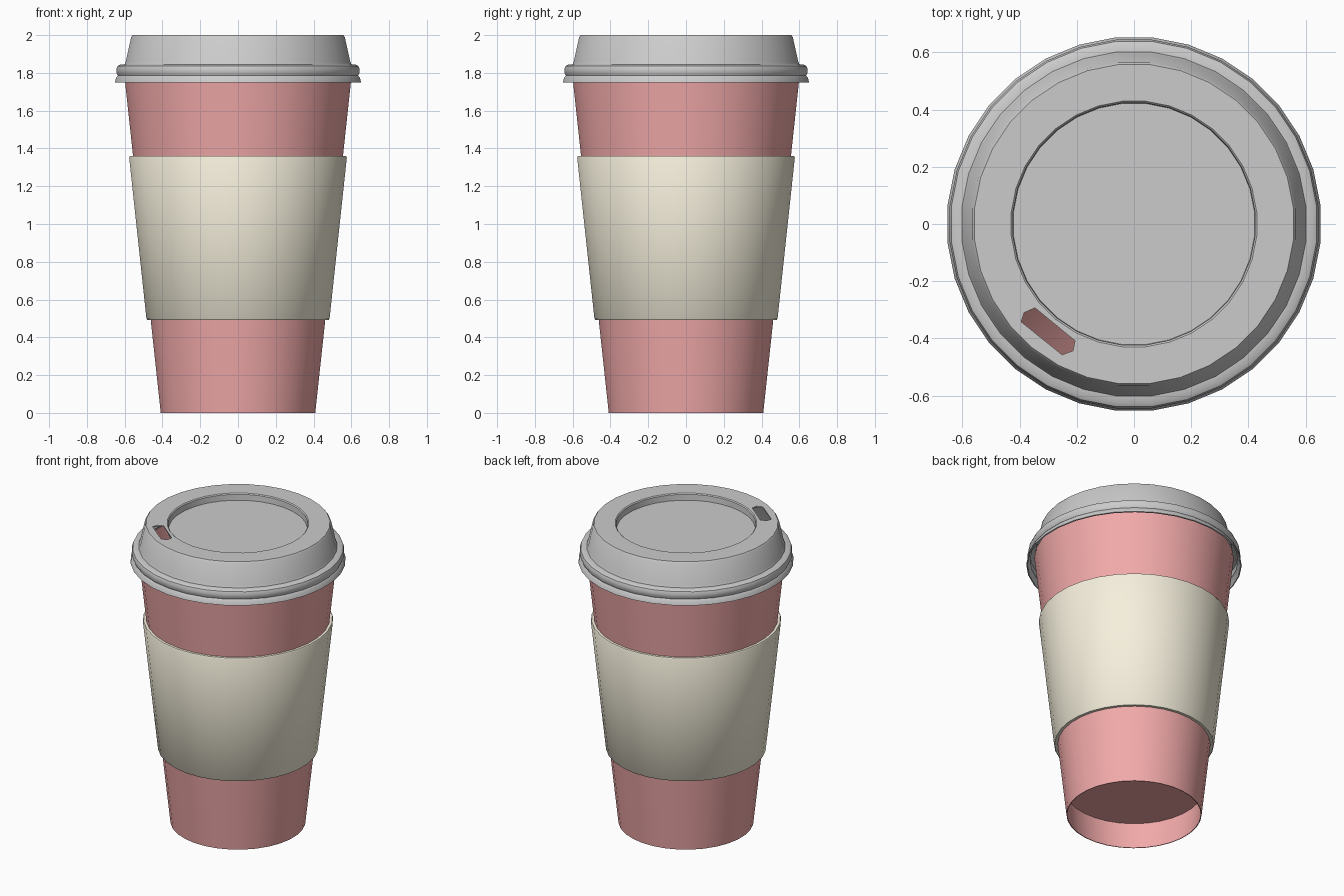
import bpy, bmesh, math
from mathutils import Matrix, Vector

if "Cube" in bpy.data.objects:
    bpy.data.objects.remove(bpy.data.objects["Cube"])

SIDES = 32


def material(name, rgb):
    mat = bpy.data.materials.new(name)
    mat.diffuse_color = (*rgb, 1)
    mat.use_nodes = True
    mat.node_tree.nodes["Principled BSDF"].inputs["Base Color"].default_value = mat.diffuse_color
    return mat


def add_object(name, bm, mat=None):
    mesh = bpy.data.meshes.new(name)
    bm.to_mesh(mesh)
    bm.free()
    obj = bpy.data.objects.new(name, mesh)
    bpy.context.collection.objects.link(obj)
    if mat:
        mesh.materials.append(mat)
    return obj


def activate(obj):
    bpy.ops.object.select_all(action='DESELECT')
    obj.select_set(True)
    bpy.context.view_layer.objects.active = obj


def lathe(name, profile, mat=None, closed=False):
    """Spin an (r, z) profile around z, with a flat side facing each axis."""
    bm = bmesh.new()
    turn = Matrix.Rotation(math.pi / SIDES, 3, 'Z')
    vs = [bm.verts.new(turn @ Vector((r, 0, z))) for r, z in profile]
    es = [bm.edges.new(p) for p in zip(vs, vs[1:])]
    if closed:
        es.append(bm.edges.new((vs[-1], vs[0])))
    bmesh.ops.spin(bm, geom=vs + es, cent=(0, 0, 0), axis=(0, 0, 1),
                   angle=2 * math.pi, steps=SIDES)
    bmesh.ops.remove_doubles(bm, verts=bm.verts[:], dist=0.0005)
    bmesh.ops.recalc_face_normals(bm, faces=bm.faces[:])
    return add_object(name, bm, mat)


red = material("red_paper", (0.89, 0.40, 0.40))
tan = material("tan_card", (0.92, 0.87, 0.72))

# Tapered paper cup with a raised floor
cup = lathe("cup", [(0, 0.18), (0.424, 0.18), (0.406, 0), (0.411, 0),
                    (0.606, 1.80), (0.600, 1.80), (0.427, 0.19), (0, 0.19)], red)

# Cardboard sleeve
sleeve = lathe("sleeve", [(0.462, 0.492), (0.482, 0.492), (0.487, 0.498),
                          (0.579, 1.352), (0.575, 1.36), (0.555, 1.36)],
               tan, closed=True)

# Plastic lid: skirt, bead, sloping wall, rim and recessed centre
lid = lathe("lid", [(0.655, 1.75), (0.648, 1.775), (0.639, 1.785),
                    (0.646, 1.80), (0.647, 1.82), (0.641, 1.836),
                    (0.628, 1.843), (0.604, 1.845), (0.597, 1.86),
                    (0.568, 1.99), (0.560, 2.0), (0.431, 2.0),
                    (0.425, 1.994), (0.423, 1.955), (0, 1.955)])
solid = lid.modifiers.new("thickness", 'SOLIDIFY')
solid.thickness = 0.008
solid.offset = -1

# Six-sided drinking slot cut through the lid rim
bm = bmesh.new()
slot = [(-0.394, -0.342), (-0.384, -0.310), (-0.346, -0.293),
        (-0.206, -0.408), (-0.213, -0.443), (-0.251, -0.457)]
base = bm.faces.new([bm.verts.new((x, y, 1.96)) for x, y in slot])
ext = bmesh.ops.extrude_face_region(bm, geom=[base])
bmesh.ops.translate(bm, vec=(0, 0, 0.1),
                    verts=[g for g in ext["geom"] if isinstance(g, bmesh.types.BMVert)])
bmesh.ops.recalc_face_normals(bm, faces=bm.faces[:])
cutter = add_object("slot_cutter", bm)
cutter.hide_render = True
cut = lid.modifiers.new("slot", 'BOOLEAN')
cut.operation = 'DIFFERENCE'
cut.object = cutter
activate(lid)
for mod in ("thickness", "slot"):
    bpy.ops.object.modifier_apply(modifier=mod)
bpy.data.objects.remove(cutter)

# Smooth shading with sharp edges kept
for obj in (cup, sleeve, lid):
    activate(obj)
    bpy.ops.object.shade_smooth_by_angle(angle=math.radians(40))
